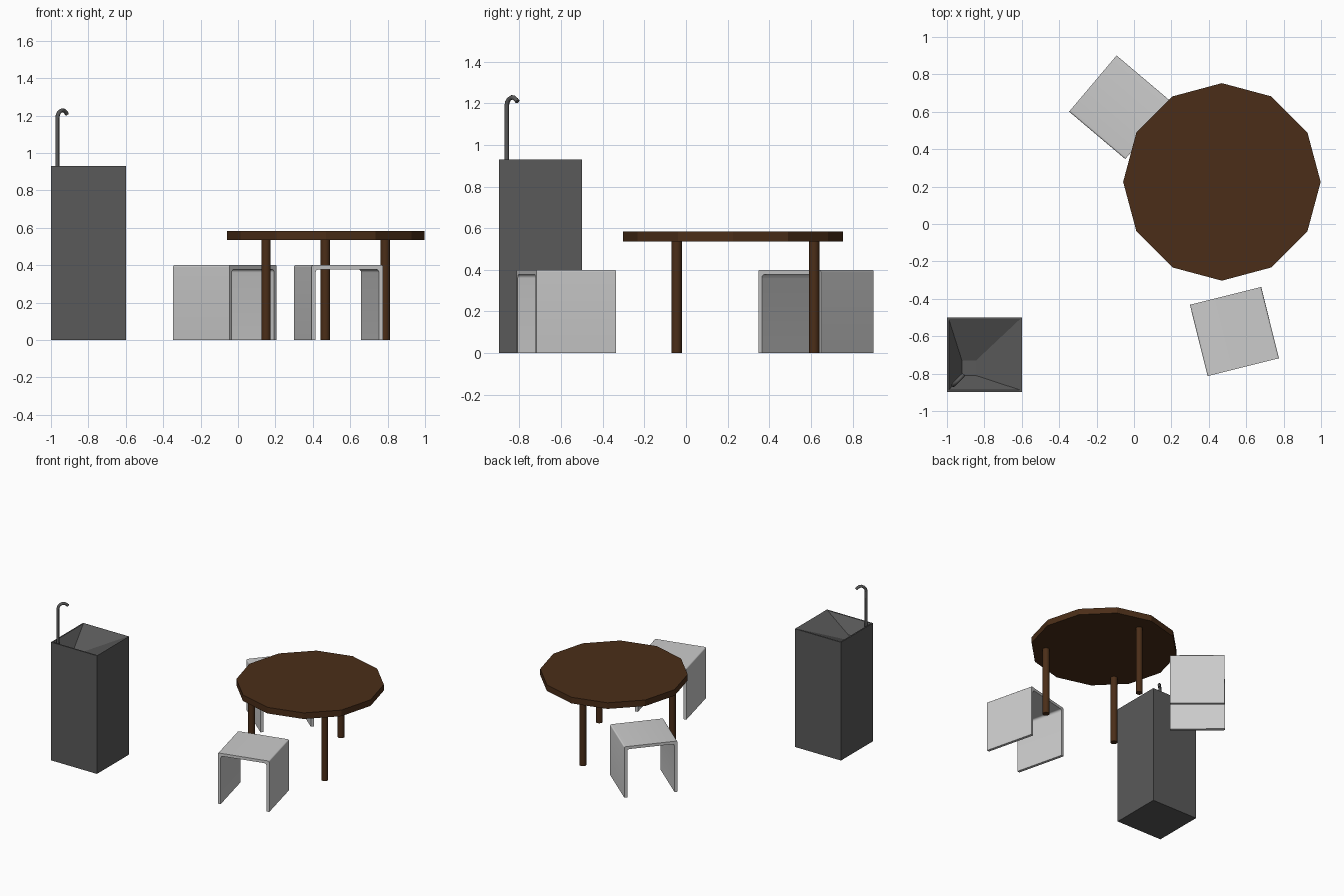
import bpy, bmesh
from math import radians, cos, sin, pi

if "Cube" in bpy.data.objects:
    bpy.data.objects.remove(bpy.data.objects["Cube"])


def material(name, rgb):
    mat = bpy.data.materials.new(name)
    mat.diffuse_color = (*rgb, 1)
    mat.use_nodes = True
    mat.node_tree.nodes["Principled BSDF"].inputs["Base Color"].default_value = mat.diffuse_color
    return mat


wood = material("dark_wood", (0.07, 0.027, 0.009))
dark_grey = material("dark_grey", (0.1, 0.1, 0.1))


def mesh_object(name, bm, mat=None):
    bmesh.ops.recalc_face_normals(bm, faces=bm.faces)
    mesh = bpy.data.meshes.new(name)
    bm.to_mesh(mesh)
    bm.free()
    ob = bpy.data.objects.new(name, mesh)
    bpy.context.collection.objects.link(ob)
    if mat:
        mesh.materials.append(mat)
    return ob


def smooth(ob):
    bpy.ops.object.select_all(action='DESELECT')
    ob.select_set(True)
    bpy.context.view_layer.objects.active = ob
    bpy.ops.object.shade_smooth_by_angle(angle=radians(35))


def cylinder(name, x, y, z0, z1, r, sides):
    bpy.ops.mesh.primitive_cylinder_add(vertices=sides, radius=r, depth=z1 - z0,
                                        location=(x, y, (z0 + z1) / 2))
    ob = bpy.context.object
    ob.name = name
    ob.data.materials.append(wood)
    return ob


# Table: twelve-sided top on three round legs
cylinder("table_top", 0.47, 0.225, 0.535, 0.583, 0.528, 12)
for i, (x, y) in enumerate([(0.15, -0.045), (0.787, -0.045), (0.467, 0.615)]):
    smooth(cylinder(f"table_leg_{i + 1}", x, y, 0, 0.54, 0.025, 16))


# Stools: one bent sheet, open at two opposite sides
def half_profile(half, top, r):
    pts = [(half, 0)]
    for k in range(6):
        a = k / 5 * pi / 2
        pts.append((half - r + r * cos(a), top - r + r * sin(a)))
    return pts


def bent_path(half, top, r):
    right = half_profile(half, top, r)
    return right + [(-x, z) for x, z in reversed(right)]


def stool(name, x, y, angle, size=0.393, height=0.4, t=0.022):
    h = size / 2
    outer = bent_path(h, height, 0.01)
    inner = bent_path(h - t, height - t, 0.018)
    bm = bmesh.new()
    rings = [[bm.verts.new((px, side * h, pz)) for px, pz in path]
             for path, side in ((outer, -1), (inner, -1), (inner, 1), (outer, 1))]
    n = len(outer)
    for a in range(4):
        ra, rb = rings[a], rings[(a + 1) % 4]
        for k in range(n - 1):
            bm.faces.new((ra[k], ra[k + 1], rb[k + 1], rb[k]))
    for k in (0, n - 1):
        bm.faces.new([ring[k] for ring in rings])
    ob = mesh_object(name, bm)
    ob.location = (x, y, 0)
    ob.rotation_euler.z = radians(angle)
    smooth(ob)


stool("front_stool", 0.537, -0.575, 14)
stool("back_stool", -0.07, 0.624, 49.8)


# Basin pedestal: square column with an off-centre sloping bowl
def rect(x0, x1, y0, y1, z):
    return [(x0, y0, z), (x1, y0, z), (x1, y1, z), (x0, y1, z)]


bm = bmesh.new()
levels = [rect(-1, -0.6, -0.897, -0.499, 0),
          rect(-1, -0.6, -0.897, -0.499, 0.93),
          rect(-0.99, -0.61, -0.887, -0.509, 0.93),
          rect(-0.92, -0.845, -0.81, -0.73, 0.83)]
rings = [[bm.verts.new(p) for p in level] for level in levels]
for ra, rb in zip(rings, rings[1:]):
    for k in range(4):
        m = (k + 1) % 4
        bm.faces.new((ra[k], ra[m], rb[m], rb[k]))
bm.faces.new(rings[0])
bm.faces.new(rings[-1])
mesh_object("basin_pedestal", bm, dark_grey)

# Tap: tube rising from the basin corner and hooking over the bowl
curve = bpy.data.curves.new("tap", 'CURVE')
curve.dimensions = '3D'
curve.bevel_depth = 0.011
curve.bevel_resolution = 2
curve.use_fill_caps = True
path = [(0, 0.88), (0, 1.185), (0.003, 1.205), (0.012, 1.22), (0.024, 1.228),
        (0.036, 1.226), (0.045, 1.217), (0.052, 1.208)]
spline = curve.splines.new('POLY')
spline.points.add(len(path) - 1)
for p, (d, z) in zip(spline.points, path):
    p.co = (-0.966 + d, -0.861 + d, z, 1)
tap = bpy.data.objects.new("tap", curve)
bpy.context.collection.objects.link(tap)
curve.materials.append(dark_grey)
